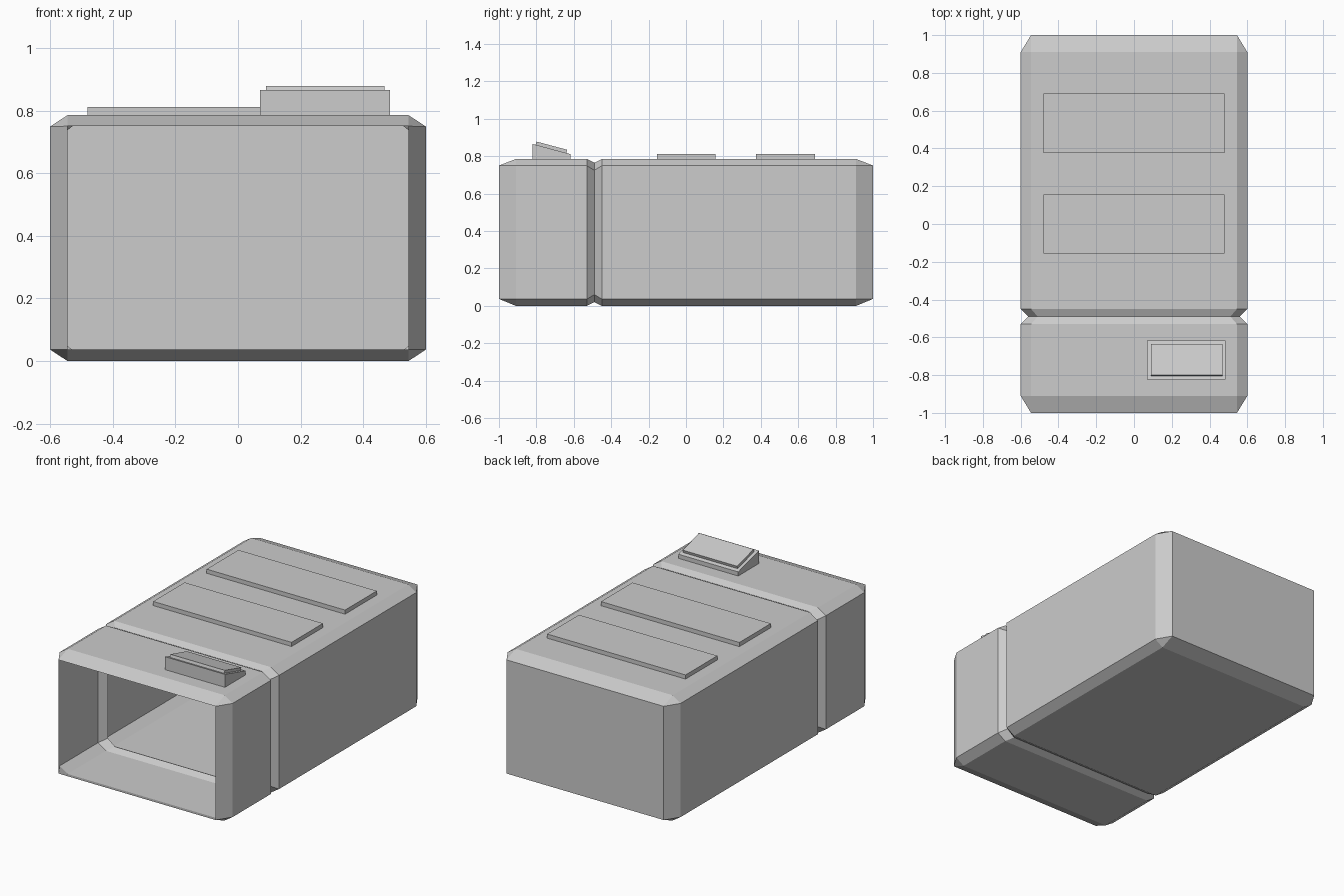
import bpy
import bmesh

default = bpy.data.objects.get("Cube")
if default:
    bpy.data.objects.remove(default, do_unlink=True)

# Single colour
grey = bpy.data.materials.new("light_grey")
grey.use_nodes = True
grey.diffuse_color = (0.604, 0.604, 0.604, 1)
grey.node_tree.nodes["Principled BSDF"].inputs["Base Color"].default_value = grey.diffuse_color


def finish(name, bm):
    bmesh.ops.remove_doubles(bm, verts=bm.verts, dist=0.0005)
    bmesh.ops.recalc_face_normals(bm, faces=bm.faces)
    mesh = bpy.data.meshes.new(name)
    bm.to_mesh(mesh)
    bm.free()
    mesh.materials.append(grey)
    obj = bpy.data.objects.new(name, mesh)
    bpy.context.collection.objects.link(obj)
    return obj


def extrude_profile(name, profile, x0, x1):
    """Solid from a (y, z) profile stretched along x."""
    bm = bmesh.new()
    ends = [[bm.verts.new((x, y, z)) for y, z in profile] for x in (x0, x1)]
    for ring in ends:
        bm.faces.new(ring)
    n = len(profile)
    for i in range(n):
        j = (i + 1) % n
        bm.faces.new((ends[0][i], ends[0][j], ends[1][j], ends[1][i]))
    return finish(name, bm)


def chamfered_ring(bm, y, half, low, high, cx, cz):
    """Rectangle in xz with its corners cut by cx and cz."""
    right = [(half - cx, low), (half, low + cz), (half, high - cz), (half - cx, high)]
    left = [(-x, z) for x, z in reversed(right)]
    return [bm.verts.new((x, y, z)) for x, z in right + left]


# Thin shell: open at the front, closed at the back, with a groove around it
end = (0.545, 0.037, 0.75, 0, 0)
full = (0.6, 0, 0.785, 0.055, 0.036)
groove = (0.56, 0.02, 0.765, 0.05, 0.04)
sections = [(-1, end), (-0.91, full), (-0.53, full), (-0.49, groove),
            (-0.45, full), (0.91, full), (1, end)]
bm = bmesh.new()
rings = [chamfered_ring(bm, y, *shape) for y, shape in sections]
for a, b in zip(rings, rings[1:]):
    for i in range(8):
        j = (i + 1) % 8
        bm.faces.new((a[i], a[j], b[j], b[i]))
bm.faces.new(rings[-1])
finish("body_shell", bm)

# Raised plates across the roof
TOP = 0.785
for name, y0, y1 in (("middle_roof_plate", -0.155, 0.157), ("rear_roof_plate", 0.375, 0.69)):
    extrude_profile(name, [(y0, TOP), (y1, TOP), (y1, 0.811), (y0, 0.811)], -0.48, 0.48)

# Sloped block on the front left of the roof
front, back = (-0.822, 0.866), (-0.617, 0.811)
extrude_profile("sloped_block", [(front[0], TOP), (back[0], TOP), back, front], 0.07, 0.485)

# Thin panel lying on the slope
slope = (back[1] - front[1]) / (back[0] - front[0])
base = [(y, front[1] + slope * (y - front[0])) for y in (-0.804, -0.640)]
lifted = [(y + 0.005, z + 0.017) for y, z in reversed(base)]
extrude_profile("sloped_panel", base + lifted, 0.09, 0.468)
